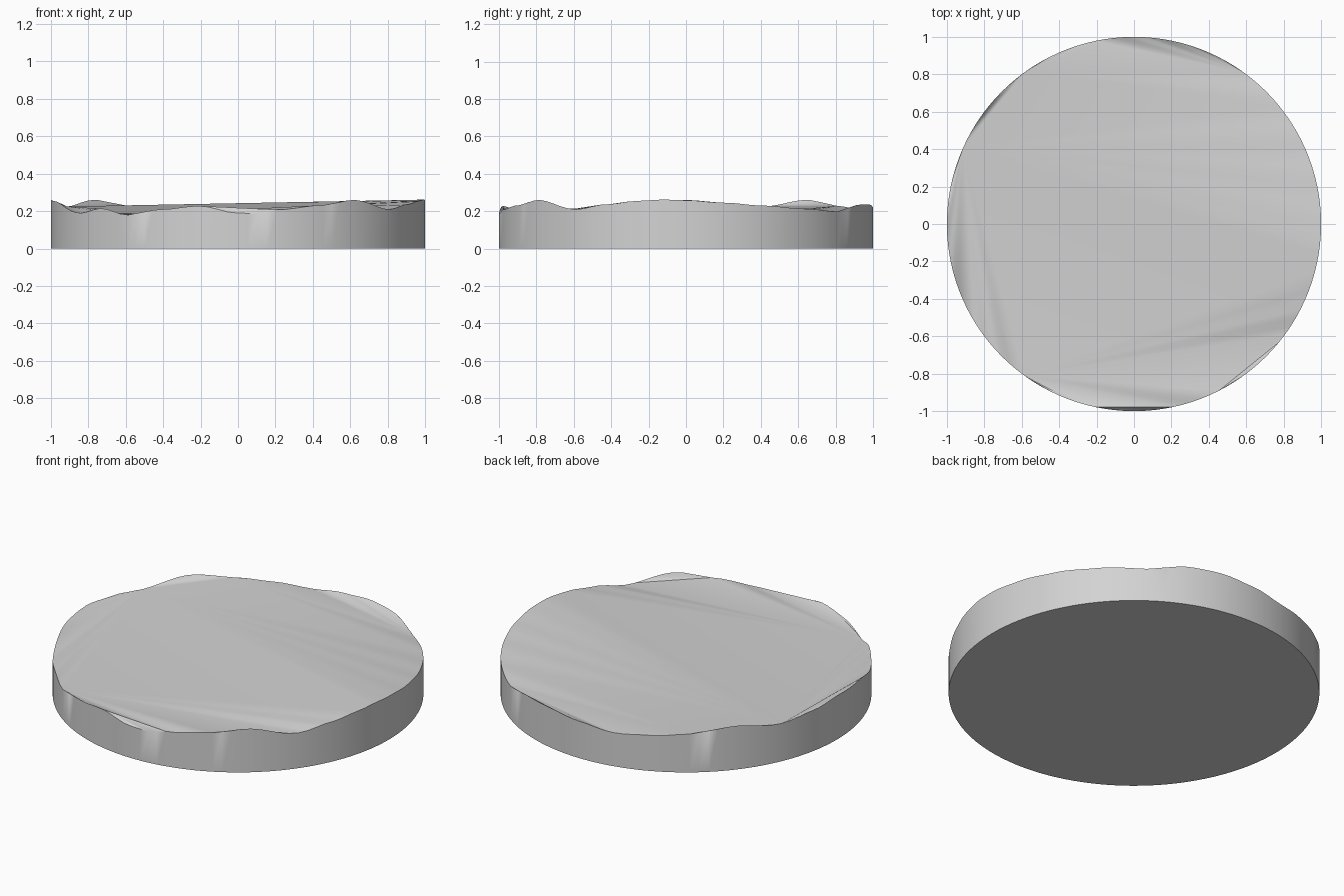
import bpy
import bmesh
from math import cos, sin, radians, pi

cube = bpy.data.objects.get("Cube")
if cube:
    bpy.data.objects.remove(cube, do_unlink=True)

STEP = 3  # degrees between rim points

# Rim height at chosen angles round the disc
RIM = [(0, .258), (12, .245), (24, .23), (39, .213), (54, .198), (68, .235),
       (78, .236), (90, .22), (102, .2), (114, .212), (126, .228), (140, .26),
       (156, .225), (168, .243), (180, .26), (192, .253), (213, .19),
       (223, .215), (234, .18), (246, .21), (258, .228), (270, .19),
       (276, .187), (282, .208), (297, .232), (308, .26), (324, .21),
       (335, .237), (345, .255), (353, .262), (360, .258)]


def rim_height(angle):
    """Ease between neighbouring rim heights."""
    for (a, za), (b, zb) in zip(RIM, RIM[1:]):
        if a <= angle <= b:
            t = (1 - cos(pi * (angle - a) / (b - a))) / 2
            return za + (zb - za) * t


grey = bpy.data.materials.new("plain grey")
grey.use_nodes = True
colour = (.65, .65, .65, 1)
grey.diffuse_color = colour
grey.node_tree.nodes["Principled BSDF"].inputs["Base Color"].default_value = colour

bm = bmesh.new()
low, high = [], []
for angle in range(0, 360, STEP):
    x, y = cos(radians(angle)), sin(radians(angle))
    low.append(bm.verts.new((x, y, 0)))
    high.append(bm.verts.new((x, y, rim_height(angle))))

# Flat base and side wall
bm.faces.new(low[::-1])
count = len(low)
for i in range(count):
    j = (i + 1) % count
    bm.faces.new((low[i], low[j], high[j], high[i]))


def top(angle):
    return high[angle // STEP % count]


def fan(hub, start, end):
    """Triangles from one rim point to a stretch of rim."""
    for angle in range(start, end, STEP):
        bm.faces.new((top(hub), top(angle), top(angle + STEP)))


# Raised or sunken slivers cut off by chords
for start, end in ((54, 102), (126, 156), (156, 213), (258, 282), (297, 324), (234, 258)):
    fan(start, start + STEP, end)

# Main face, spread from three low points of the rim
fan(126, 39, 54)
fan(126, 102, 123)
fan(156, 345, 399)
fan(156, 213, 234)
fan(234, 324, 345)
fan(234, 282, 297)
for corners in ((126, 54, 102), (156, 39, 126), (156, 234, 345),
                (234, 297, 324), (234, 258, 282)):
    bm.faces.new([top(a) for a in corners])

mesh = bpy.data.meshes.new("wavy_disc")
bm.to_mesh(mesh)
bm.free()
mesh.materials.append(grey)
disc = bpy.data.objects.new("wavy_disc", mesh)
bpy.context.collection.objects.link(disc)

# Smooth shading with a sharp rim
bpy.ops.object.select_all(action="DESELECT")
disc.select_set(True)
bpy.context.view_layer.objects.active = disc
bpy.ops.object.shade_smooth_by_angle(angle=radians(30))
